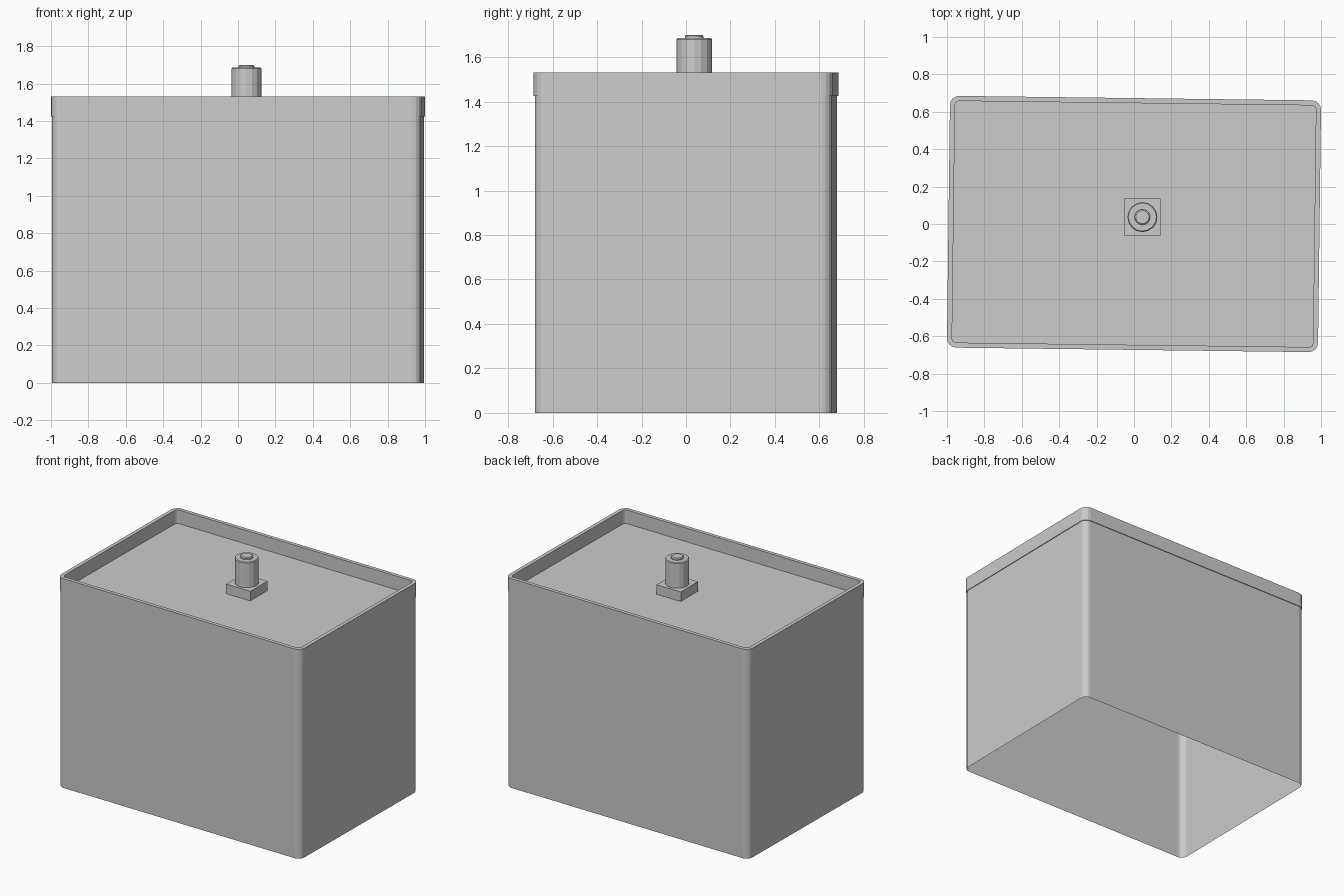
import bpy, bmesh, math

cube = bpy.data.objects.get("Cube")
if cube:
    bpy.data.objects.remove(cube, do_unlink=True)

# One plain grey for everything
grey = bpy.data.materials.new("light_grey")
grey.use_nodes = True
grey.diffuse_color = (0.6, 0.6, 0.6, 1)
grey.node_tree.nodes["Principled BSDF"].inputs["Base Color"].default_value = (0.6, 0.6, 0.6, 1)

WIDTH, DEPTH, CORNER = 1.984, 1.346, 0.05
TILT = math.radians(-0.72)
POST_X, POST_Y = 0.045, 0.037


def finish(name, bm, rot=0):
    mesh = bpy.data.meshes.new(name)
    bm.to_mesh(mesh)
    bm.free()
    mesh.materials.append(grey)
    ob = bpy.data.objects.new(name, mesh)
    ob.rotation_euler.z = rot
    bpy.context.collection.objects.link(ob)
    return ob


def rounded_rect(inset, steps=4):
    """Outline of the rounded box, moved inward by inset."""
    r = CORNER - inset
    cx, cy = WIDTH / 2 - CORNER, DEPTH / 2 - CORNER
    pts = []
    for q, (sx, sy) in enumerate([(1, 1), (-1, 1), (-1, -1), (1, -1)]):
        for i in range(steps + 1):
            a = math.pi / 2 * (q + i / steps)
            pts.append((sx * cx + r * math.cos(a), sy * cy + r * math.sin(a)))
    return pts


def circle(radius, sides):
    return [(radius * math.cos(math.tau * i / sides),
             radius * math.sin(math.tau * i / sides)) for i in range(sides)]


def loft(name, rings, cap_end=False, rot=0):
    """Skin a list of (outline, height) rings."""
    bm = bmesh.new()
    loops = [[bm.verts.new((x, y, z)) for x, y in pts] for pts, z in rings]
    n = len(loops[0])
    for low, high in zip(loops, loops[1:]):
        for i in range(n):
            j = (i + 1) % n
            bm.faces.new((low[i], low[j], high[j], high[i]))
    if cap_end:
        bm.faces.new(loops[-1])
    return finish(name, bm, rot)


# Open-bottomed tank wall
loft("tank_wall", [(rounded_rect(0.005), 0), (rounded_rect(0.005), 1.43)], rot=TILT)

# Lid: overhanging lip, rim and recessed panel in one skin
loft("lid", [(rounded_rect(0.005), 1.425), (rounded_rect(0), 1.425),
             (rounded_rect(0), 1.53), (rounded_rect(0.027), 1.53),
             (rounded_rect(0.027), 1.43)], cap_end=True, rot=TILT)

# Square foot of the knob
bm = bmesh.new()
bmesh.ops.create_cube(bm, size=1)
bmesh.ops.scale(bm, vec=(0.196, 0.196, 0.07), verts=bm.verts)
foot = finish("knob_foot", bm)
foot.location = (POST_X, POST_Y, 1.465)

# Round post with a small chamfer, and the button on top
post = loft("knob_post", [(circle(0.08, 16), 1.5), (circle(0.08, 16), 1.68),
                          (circle(0.075, 16), 1.686)], cap_end=True)
button = loft("knob_button", [(circle(0.042, 16), 1.686), (circle(0.042, 16), 1.695),
                              (circle(0.035, 16), 1.7)], cap_end=True)
for ob in (post, button):
    ob.location = (POST_X, POST_Y, 0)
